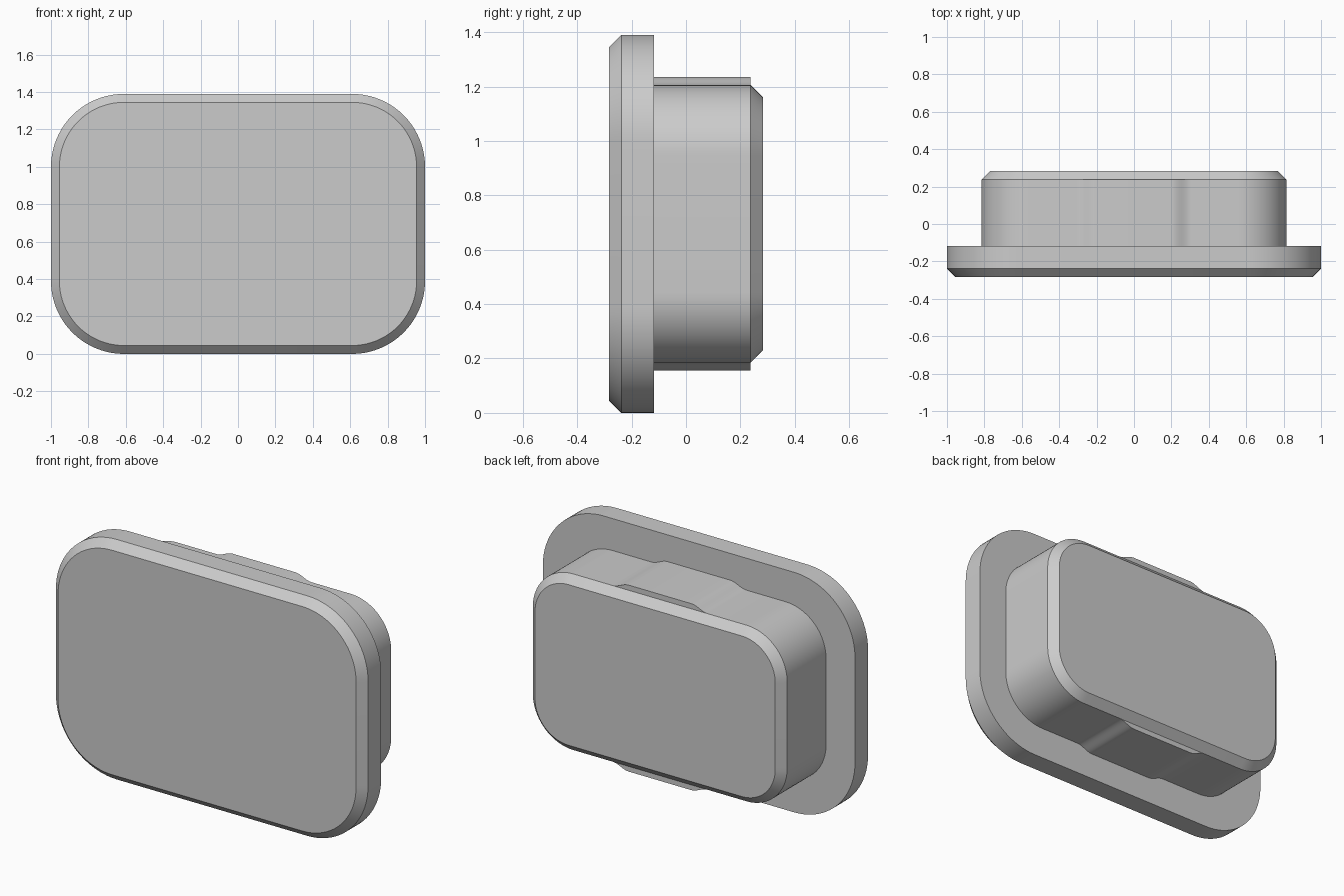
import bpy, bmesh
from math import cos, sin, pi

if "Cube" in bpy.data.objects:
    bpy.data.objects.remove(bpy.data.objects["Cube"])

grey = bpy.data.materials.new("plain grey")
grey.use_nodes = True
grey.diffuse_color = (0.6, 0.6, 0.6, 1)
grey.node_tree.nodes["Principled BSDF"].inputs["Base Color"].default_value = (0.6, 0.6, 0.6, 1)

MID_Z = 0.695
BUMP_IN, BUMP_OUT, STEPS = 0.2, 0.305, 10


def bump_height(x, height):
    """Flat-topped ridge with soft S-shaped flanks."""
    t = min(max((BUMP_OUT - abs(x)) / (BUMP_OUT - BUMP_IN), 0), 1)
    return height * (1 - cos(pi * t)) / 2


def outline(half_x, half_z, radius, bump=0.0, segments=20):
    """Rounded rectangle in x and z, with a ridge along top and bottom."""
    flank = [BUMP_OUT - (BUMP_OUT - BUMP_IN) * i / STEPS for i in range(STEPS + 1)]
    ridge = flank + [-x for x in reversed(flank)]
    points = []
    for quarter, (sx, sz) in enumerate([(1, 1), (-1, 1), (-1, -1), (1, -1)]):
        for i in range(segments + 1):
            a = (quarter + i / segments) * pi / 2
            points.append((sx * (half_x - radius) + radius * cos(a),
                           sz * (half_z - radius) + radius * sin(a)))
        if quarter in (0, 2):
            points += [(sz * x, sz * (half_z + bump_height(x, bump))) for x in ridge]
    return points


def loft(name, rings):
    """Skin a list of (y, outline) rings and close both ends."""
    bm = bmesh.new()
    loops = [[bm.verts.new((x, y, MID_Z + z)) for x, z in pts] for y, pts in rings]
    for a, b in zip(loops, loops[1:]):
        for i in range(len(a)):
            j = (i + 1) % len(a)
            bm.faces.new((a[i], a[j], b[j], b[i]))
    bm.faces.new(loops[0])
    bm.faces.new(loops[-1])
    bmesh.ops.remove_doubles(bm, verts=bm.verts, dist=1e-5)
    bmesh.ops.recalc_face_normals(bm, faces=bm.faces)
    mesh = bpy.data.meshes.new(name)
    bm.to_mesh(mesh)
    bm.free()
    mesh.materials.append(grey)
    obj = bpy.data.objects.new(name, mesh)
    bpy.context.collection.objects.link(obj)
    bpy.ops.object.select_all(action='DESELECT')
    obj.select_set(True)
    bpy.context.view_layer.objects.active = obj
    bpy.ops.object.shade_smooth_by_angle(angle=pi / 6)
    return obj


# Wide front flange with a chamfered front edge
loft("front_flange", [
    (-0.283, outline(0.955, 0.65, 0.345)),
    (-0.238, outline(1.0, 0.695, 0.39)),
    (-0.118, outline(1.0, 0.695, 0.39)),
])

# Plug body with gripping ridges that stop short of the chamfered end
loft("plug_body", [
    (-0.13, outline(0.815, 0.51, 0.26, bump=0.03)),
    (0.238, outline(0.815, 0.51, 0.26, bump=0.03)),
    (0.238, outline(0.815, 0.51, 0.26)),
    (0.283, outline(0.77, 0.465, 0.215)),
])
